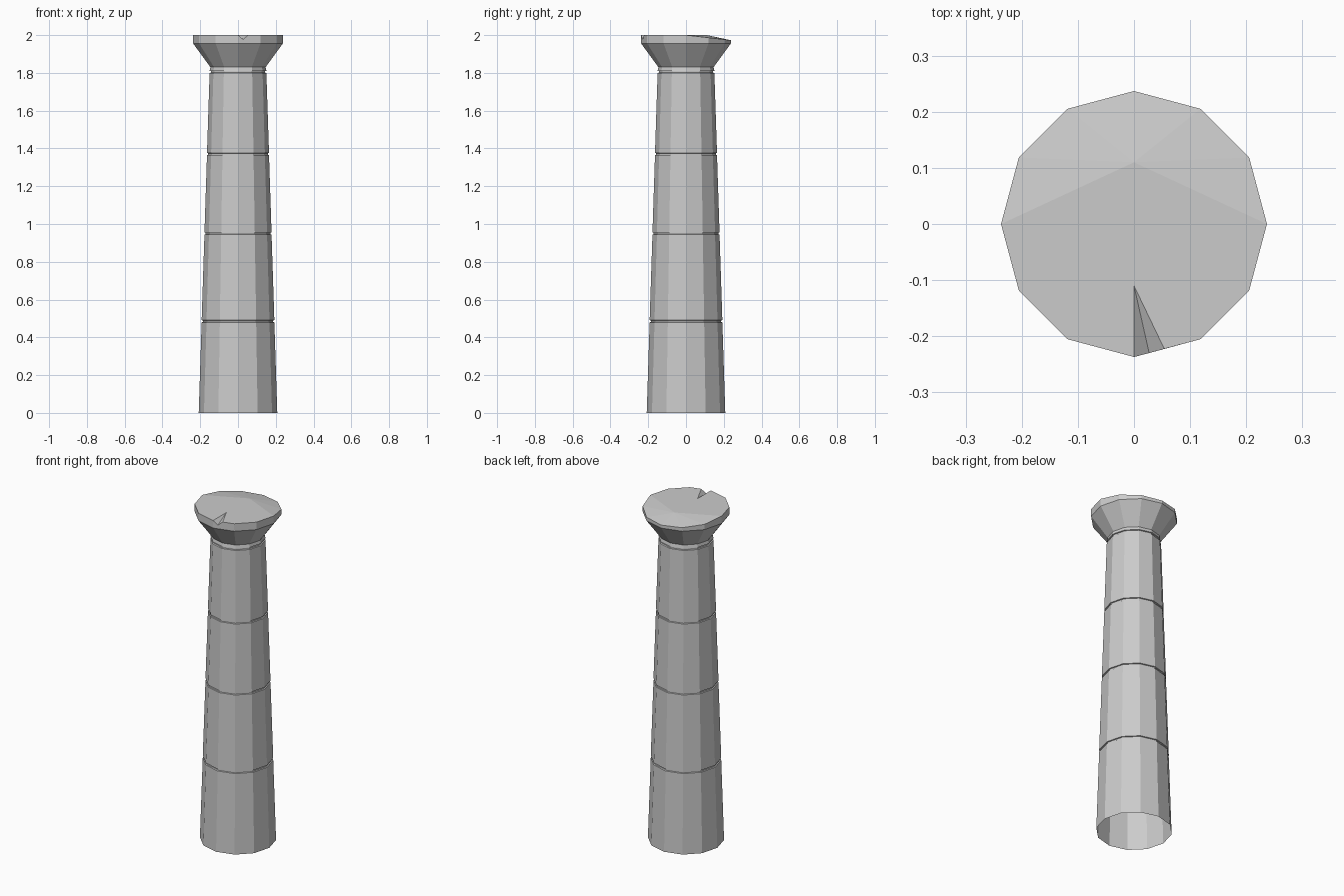
import bpy, bmesh
from math import sin, cos, pi

if "Cube" in bpy.data.objects:
    bpy.data.objects.remove(bpy.data.objects["Cube"])

SIDES = 12
bm = bmesh.new()

def ring(r, z):
    return [bm.verts.new((r * cos(2 * pi * i / SIDES), r * sin(2 * pi * i / SIDES), z))
            for i in range(SIDES)]

def shaft_r(z):
    return 0.208 - 0.032 * z

# Shaft profile: tapered drums with a thin groove at every joint
profile = [(shaft_r(0), 0.0)]
for z in (0.485, 0.95, 1.37, 1.805):
    profile += [(shaft_r(z), z - 0.006), (shaft_r(z) - 0.006, z - 0.004),
                (shaft_r(z) - 0.006, z + 0.004), (shaft_r(z), z + 0.006)]
# Flared capital
profile += [(0.146, 1.83), (0.237, 1.955), (0.237, 2.0)]
rings = [ring(r, z) for r, z in profile]

# Worn back rim dips towards +y
top = rings[-1]
for v in top:
    if v.co.y > 0.01:
        v.co.z -= 0.027 * v.co.y / 0.237

# Chip in the front rim
chip_in = bm.verts.new((0, -0.11, 2))
chip_low = bm.verts.new((0.027, -0.23, 1.977))
chip_right = bm.verts.new((0.054, -0.2225, 2))

# Walls (open underneath)
for lo, hi in zip(rings, rings[1:]):
    for i in range(SIDES):
        j = (i + 1) % SIDES
        if hi is top and i == 9:
            bm.faces.new((lo[i], lo[j], hi[j], chip_right, chip_low, hi[i]))
        else:
            bm.faces.new((lo[i], lo[j], hi[j], hi[i]))

# Top surface: flat part, worn slope, chip
ridge = bm.verts.new((0, 0.11, 2))
bm.faces.new((chip_in, chip_right, top[10], top[11], top[0], ridge,
              top[6], top[7], top[8], top[9]))
for i in range(6):
    bm.faces.new((top[i], top[i + 1], ridge))
bm.faces.new((chip_in, top[9], chip_low))
bm.faces.new((chip_in, chip_low, chip_right))

mesh = bpy.data.meshes.new("column")
bm.to_mesh(mesh)
bm.free()
bpy.context.collection.objects.link(bpy.data.objects.new("column", mesh))
